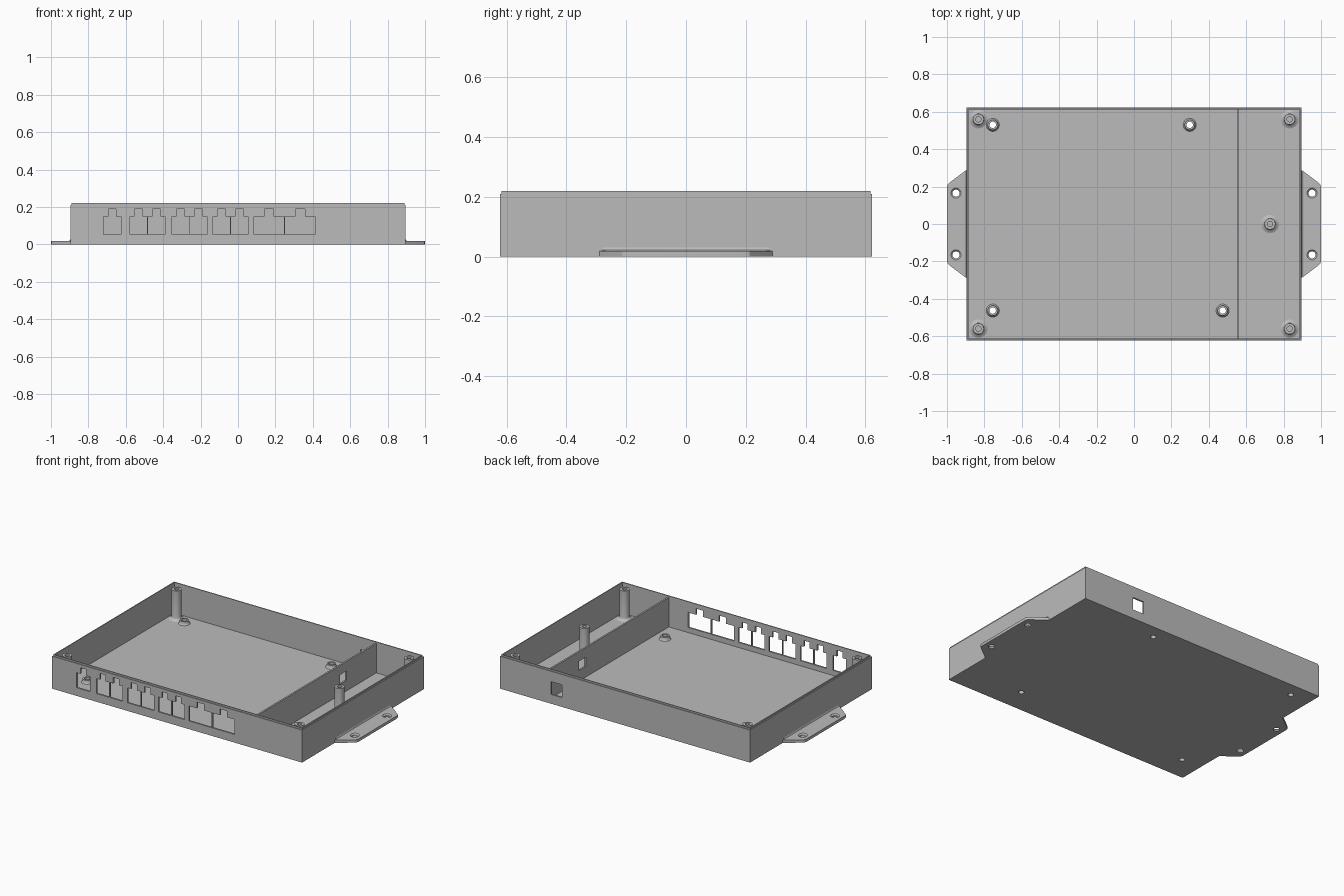
import bpy, bmesh
from math import radians, cos, sin, tau
from mathutils import Vector, Matrix

if "Cube" in bpy.data.objects:
    bpy.data.objects.remove(bpy.data.objects["Cube"], do_unlink=True)

W, D, H = 0.895, 0.623, 0.21      # half width, half depth, wall height
FLOOR, LIP, WALL = 0.02, 0.22, 0.016

grey = bpy.data.materials.new("plain grey")
grey.use_nodes = True
grey.diffuse_color = (0.5, 0.5, 0.5, 1)
grey.node_tree.nodes["Principled BSDF"].inputs["Base Color"].default_value = (0.5, 0.5, 0.5, 1)


def finish(name, bm):
    bmesh.ops.recalc_face_normals(bm, faces=bm.faces)
    mesh = bpy.data.meshes.new(name)
    bm.to_mesh(mesh)
    bm.free()
    mesh.materials.append(grey)
    ob = bpy.data.objects.new(name, mesh)
    bpy.context.collection.objects.link(ob)
    return ob


def add_box(bm, lo, hi):
    lo, hi = Vector(lo), Vector(hi)
    m = Matrix.Translation((lo + hi) / 2) @ Matrix.Diagonal((*(hi - lo), 1))
    bmesh.ops.create_cube(bm, size=1, matrix=m)


def add_prism(bm, points, direction):
    face = bm.faces.new([bm.verts.new(p) for p in points])
    new = bmesh.ops.extrude_face_region(bm, geom=[face], use_keep_orig=True)["geom"]
    bmesh.ops.translate(bm, vec=direction, verts=[v for v in new if isinstance(v, bmesh.types.BMVert)])


def add_lathe(bm, profile, x, y, steps=32):
    """Turn a (radius, height) profile about a vertical axis; radius 0 closes an end."""
    rings = []
    for r, z in profile:
        n = steps if r else 1
        rings.append([bm.verts.new((x + r * cos(tau * i / steps), y + r * sin(tau * i / steps), z))
                      for i in range(n)])
    for a, b in zip(rings, rings[1:]):
        for i in range(steps):
            j = (i + 1) % steps
            ring = [a[i % len(a)], a[j % len(a)], b[j % len(b)], b[i % len(b)]]
            bm.faces.new(list(dict.fromkeys(ring)))


def cut(ob, bm):
    cutter = finish("cutter", bm)
    cutter.hide_render = True
    mod = ob.modifiers.new("cut", "BOOLEAN")
    mod.operation, mod.solver, mod.object = "DIFFERENCE", "EXACT", cutter
    bpy.context.view_layer.objects.active = ob
    bpy.ops.object.modifier_apply(modifier=mod.name)
    bpy.data.objects.remove(cutter, do_unlink=True)


def smooth(ob):
    bpy.ops.object.select_all(action="DESELECT")
    ob.select_set(True)
    bpy.context.view_layer.objects.active = ob
    bpy.ops.object.shade_smooth_by_angle(angle=radians(25))


# Open tray: box, stepped lip, then sunk interior
bm = bmesh.new()
add_box(bm, (-W, -D, 0), (W, D, H))
top = max(bm.faces, key=lambda f: f.calc_center_median().z)
for inset, rise in ((0.007, LIP - H), (WALL - 0.007, FLOOR - LIP)):
    bmesh.ops.inset_region(bm, faces=[top], thickness=inset)
    new = bmesh.ops.extrude_face_region(bm, geom=[top])["geom"]
    bmesh.ops.delete(bm, geom=[top], context="FACES_ONLY")
    top = [g for g in new if isinstance(g, bmesh.types.BMFace)][0]
    bmesh.ops.translate(bm, vec=(0, 0, rise), verts=top.verts)
tray = finish("tray", bm)

# Keyed ports along the front wall
bm = bmesh.new()
ports = [(-0.672, 0.094, 0.042)]
for x in (-0.484, -0.26, -0.04):
    ports += [(x - 0.048, 0.092, 0.042), (x + 0.048, 0.092, 0.042)]
ports += [(0.166, 0.161, 0.05), (0.332, 0.161, 0.05)]
for x, width, key in ports:
    w, k = width / 2, key / 2
    outline = [(-w, 0.053), (w, 0.053), (w, 0.15), (k, 0.15),
               (k, 0.19), (-k, 0.19), (-k, 0.15), (-w, 0.15)]
    add_prism(bm, [(x + px, -D - 0.02, z) for px, z in outline], (0, 0.05, 0))
# Cable opening in the back wall
add_box(bm, (0.45, D - 0.04, 0.06), (0.532, D + 0.04, 0.143))
# Drilled holes in the floor
standoffs = [(-0.755, 0.53), (0.298, 0.53), (-0.755, -0.463), (0.474, -0.463)]
for x, y in standoffs:
    add_lathe(bm, [(0, -0.02), (0.017, -0.02), (0.017, 0.05), (0, 0.05)], x, y)
cut(tray, bm)

# Divider with its pass-through
bm = bmesh.new()
add_box(bm, (0.551, -D + 0.01, FLOOR - 0.005), (0.562, D - 0.01, H))
divider = finish("divider", bm)
bm = bmesh.new()
add_box(bm, (0.5, 0.238, 0.088), (0.6, 0.306, 0.148))
cut(divider, bm)

# Tall screw posts with flared feet and blind bores
posts = [(x, y) for x in (-0.832, 0.832) for y in (-0.56, 0.56)] + [(0.727, 0)]
for x, y in posts:
    bm = bmesh.new()
    add_lathe(bm, [(0.049, FLOOR), (0.039, FLOOR + 0.004), (0.032, FLOOR + 0.011), (0.029, FLOOR + 0.021),
                   (0.029, H), (0.014, H), (0.014, 0.06), (0, 0.06)], x, y)
    smooth(finish("screw_post", bm))

# Short board standoffs
for x, y in standoffs:
    bm = bmesh.new()
    add_lathe(bm, [(0.035, FLOOR), (0.031, FLOOR + 0.004), (0.028, FLOOR + 0.01), (0.027, FLOOR + 0.022),
                   (0.017, FLOOR + 0.022), (0.017, FLOOR - 0.001)], x, y)
    smooth(finish("board_standoff", bm))

# Mounting ears with countersunk holes and a fillet against the wall
for s, side in ((1, "left"), (-1, "right")):
    bm = bmesh.new()
    half = [(W - 0.005, 0.29), (W, 0.29), (0.985, 0.222), (0.996, 0.212), (1, 0.198)]
    outline = half + [(x, -y) for x, y in reversed(half)]
    add_prism(bm, [(s * x, y, 0) for x, y in outline], (0, 0, 0.018))
    ear = finish(side + "_mounting_ear", bm)
    bm = bmesh.new()
    for y in (-0.165, 0.165):
        add_lathe(bm, [(0, -0.01), (0.019, -0.01), (0.019, 0.01), (0.029, 0.02), (0, 0.02)], s * 0.952, y)
    cut(ear, bm)
    smooth(ear)

    bm = bmesh.new()
    profile = [(W - 0.005, 0.015), (W + 0.012, 0.018), (W + 0.004, 0.022), (W, 0.03), (W - 0.005, 0.03)]
    add_prism(bm, [(s * x, -0.28, z) for x, z in profile], (0, 0.56, 0))
    smooth(finish(side + "_ear_fillet", bm))
